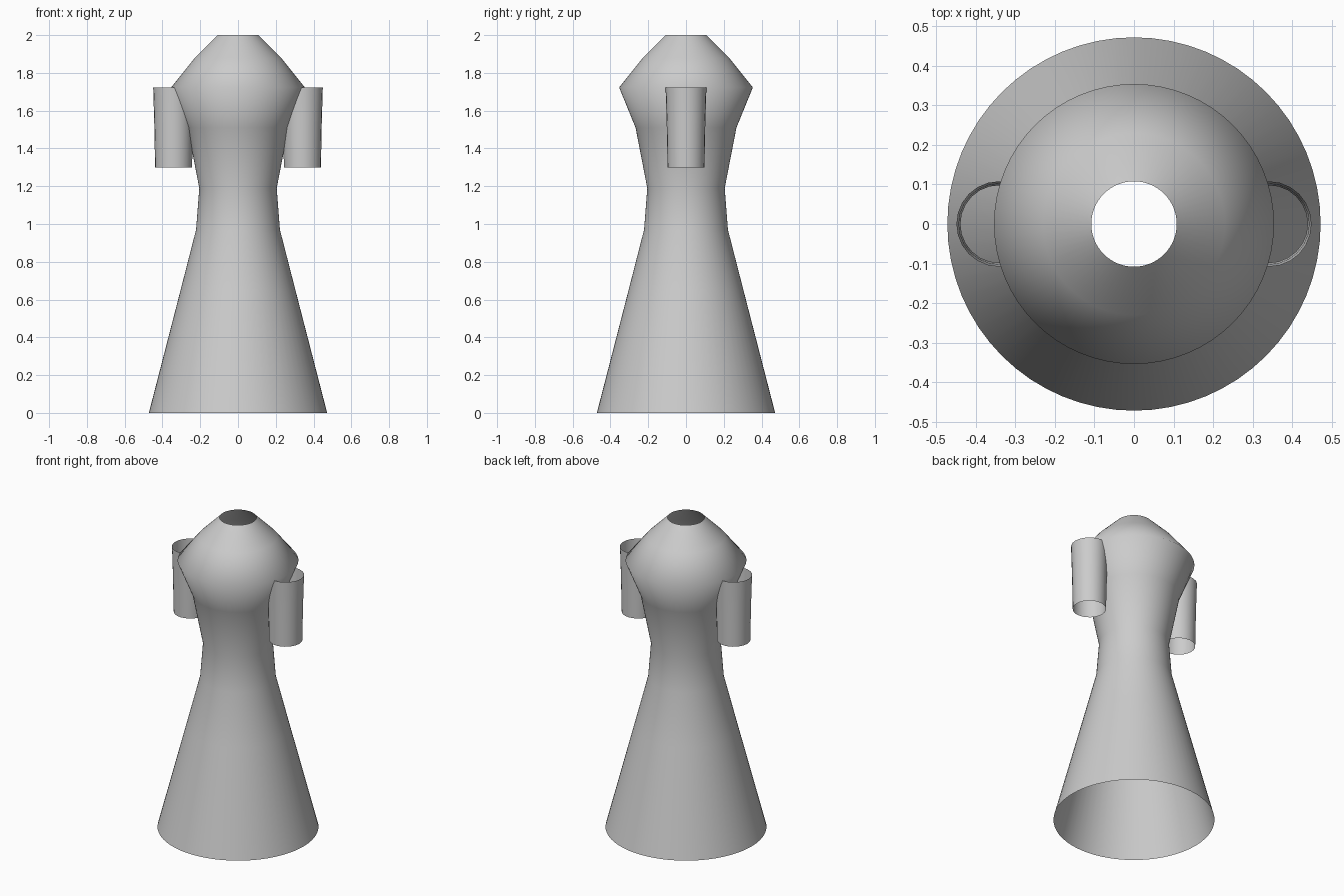
import bpy
from math import cos, sin, tau

if "Cube" in bpy.data.objects:
    bpy.data.objects.remove(bpy.data.objects["Cube"])


def lathe(name, profile, segments, cx=0.0):
    """Open surface of revolution about a vertical axis at x = cx."""
    verts = [(cx + r * cos(tau * i / segments), r * sin(tau * i / segments), z)
             for r, z in profile for i in range(segments)]
    faces = []
    for k in range(len(profile) - 1):
        for i in range(segments):
            j = (i + 1) % segments
            a, b = k * segments, (k + 1) * segments
            faces.append((a + i, a + j, b + j, b + i))
    mesh = bpy.data.meshes.new(name)
    mesh.from_pydata(verts, [], faces)
    mesh.shade_smooth()
    obj = bpy.data.objects.new(name, mesh)
    bpy.context.collection.objects.link(obj)
    return obj


# Hollow body: flared skirt, narrow waist, bulging head, open at both ends
lathe("body", [(0.472, 0), (0.304, 0.65), (0.222, 0.97), (0.205, 1.19),
               (0.267, 1.51), (0.354, 1.723), (0.23, 1.878), (0.108, 2.0)], 64)

# Open side tubes, slightly wider at the top
for side, label in ((-1, "left"), (1, "right")):
    lathe(label + "_tube", [(0.098, 1.30), (0.102, 1.52), (0.108, 1.722)],
          24, side * 0.341)
